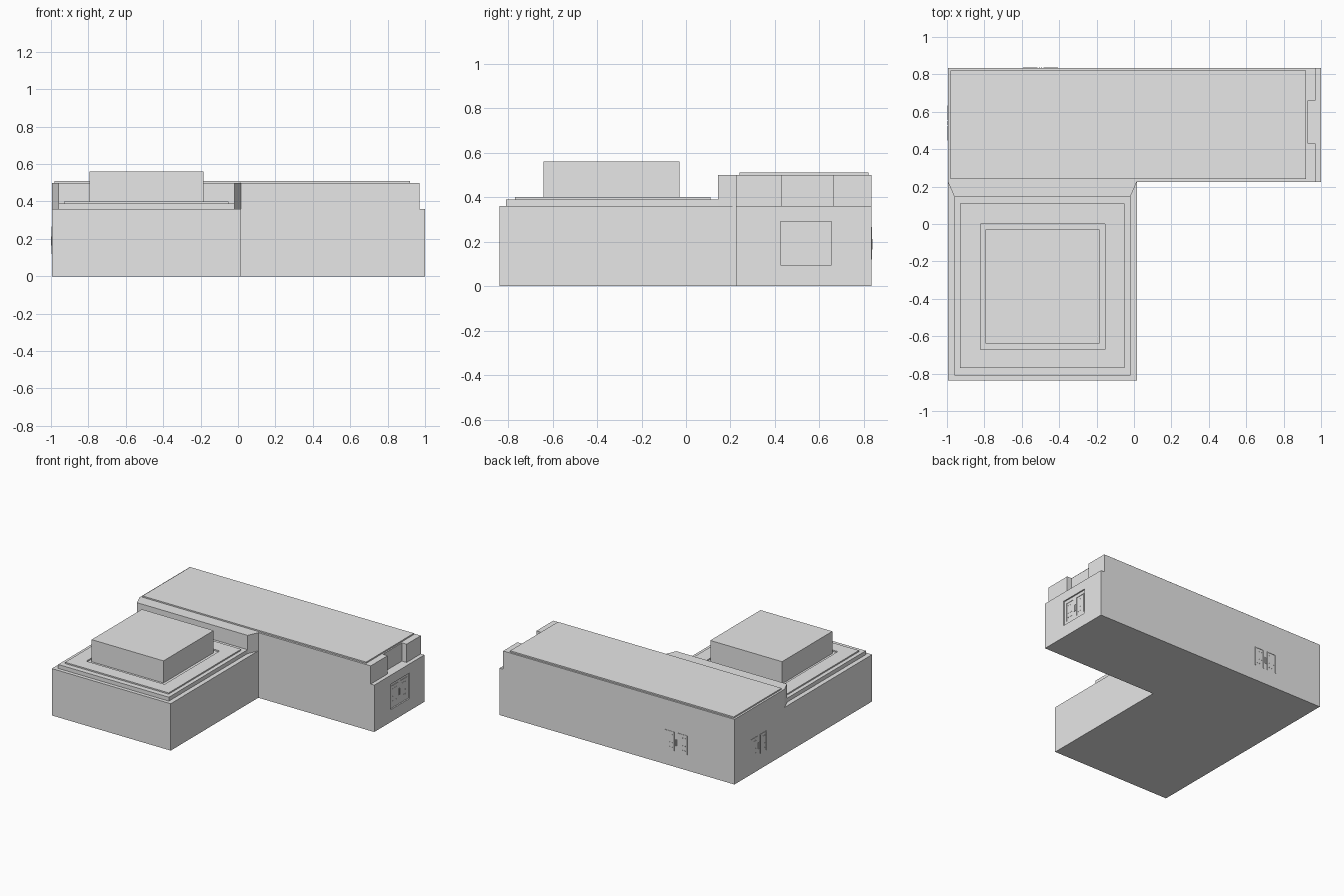
import bpy
import bmesh
from mathutils import Matrix, Vector
from math import pi

cube = bpy.data.objects.get("Cube")
if cube:
    bpy.data.objects.remove(cube, do_unlink=True)

grey = bpy.data.materials.new("plain grey")
grey.use_nodes = True
GREY = (0.8, 0.8, 0.8, 1)
grey.diffuse_color = GREY
grey.node_tree.nodes["Principled BSDF"].inputs["Base Color"].default_value = GREY


def finish(name, bm):
    bmesh.ops.recalc_face_normals(bm, faces=bm.faces)
    mesh = bpy.data.meshes.new(name)
    bm.to_mesh(mesh)
    bm.free()
    mesh.materials.append(grey)
    obj = bpy.data.objects.new(name, mesh)
    bpy.context.collection.objects.link(obj)
    return obj


def prism(name, outline, z0, z1):
    """Extrude a plan outline between two heights."""
    bm = bmesh.new()
    face = bm.faces.new([bm.verts.new((x, y, z0)) for x, y in outline])
    out = bmesh.ops.extrude_face_region(bm, geom=[face])
    top = [v for v in out["geom"] if isinstance(v, bmesh.types.BMVert)]
    bmesh.ops.translate(bm, verts=top, vec=(0, 0, z1 - z0))
    return finish(name, bm)


def add_box(bm, lo, hi):
    lo, hi = Vector(lo), Vector(hi)
    mat = Matrix.Translation((lo + hi) / 2) @ Matrix.Diagonal((*(hi - lo), 1))
    bmesh.ops.create_cube(bm, size=1, matrix=mat)


def box(name, lo, hi):
    bm = bmesh.new()
    add_box(bm, lo, hi)
    return finish(name, bm)


WEST, EAST, NORTH, SOUTH = -0.995, 1.0, 0.833, -0.838
INNER_X, INNER_Y = 0.015, 0.225
EAVE, ROOF = 0.36, 0.5

# L-shaped ground storey
walls = prism("lower_walls", [
    (WEST, SOUTH), (INNER_X, SOUTH), (INNER_X, INNER_Y),
    (EAST, INNER_Y), (EAST, NORTH), (WEST, NORTH)], 0, EAVE)

# Upper storey: tapered parapet over the wing, notch in the end wall
prism("upper_walls", [
    (WEST, NORTH), (WEST, INNER_Y), (-0.96, 0.145), (-0.02, 0.145),
    (INNER_X, INNER_Y), (0.97, INNER_Y), (0.97, 0.43), (0.93, 0.43),
    (0.93, 0.66), (0.97, 0.66), (0.97, NORTH)], EAVE, ROOF)
box("main_roof_slab", (-0.98, 0.24, ROOF), (0.92, 0.82, 0.51))

# Wing roof: deck, raised border and rooftop block
DECK = 0.39
box("wing_roof_deck", (-0.96, -0.81, EAVE), (-0.02, 0.145, DECK))
bm = bmesh.new()
add_box(bm, (-0.93, -0.77, DECK), (-0.82, 0.11, 0.4))
add_box(bm, (-0.155, -0.77, DECK), (-0.05, 0.11, 0.4))
add_box(bm, (-0.82, -0.77, DECK), (-0.155, -0.67, 0.4))
add_box(bm, (-0.82, 0.0, DECK), (-0.155, 0.11, 0.4))
finish("wing_roof_border", bm)
box("rooftop_block", (-0.795, -0.64, DECK), (-0.185, -0.03, 0.56))

# Shallow recess for the end door
cutter = box("door_recess_cutter", (0.99, 0.425, 0.095), (1.1, 0.655, 0.29))
cutter.hide_render = True
cutter.hide_viewport = True
cutter.display_type = 'WIRE'
cut = walls.modifiers.new("door recess", 'BOOLEAN')
cut.object = cutter
cut.solver = 'EXACT'


def double_door(name, place, turn):
    """Two trimmed leaves with studs and a pair of handles, facing local +x."""
    bm = bmesh.new()
    for s in (-1, 1):
        def part(u0, u1, z0, z1, depth):
            a, b = sorted((s * u0, s * u1))
            add_box(bm, (-0.002, a, z0), (depth, b, z1))
        part(0.016, 0.021, 0.12, 0.265, 0.003)
        part(0.089, 0.094, 0.12, 0.265, 0.003)
        part(0.016, 0.094, 0.262, 0.267, 0.003)
        part(0.002, 0.007, 0.165, 0.213, 0.005)
        for z in (0.145, 0.18, 0.24):
            for u in (0.035, 0.055, 0.075):
                part(u - 0.002, u + 0.002, z - 0.002, z + 0.002, 0.002)
    bm.transform(Matrix.Translation(place) @ Matrix.Rotation(turn, 4, 'Z'))
    return finish(name, bm)


double_door("end_door", (0.99, 0.54, 0), 0)
double_door("back_door", (-0.5, NORTH, 0), pi / 2)
double_door("side_door", (WEST, 0.54, 0), pi)
